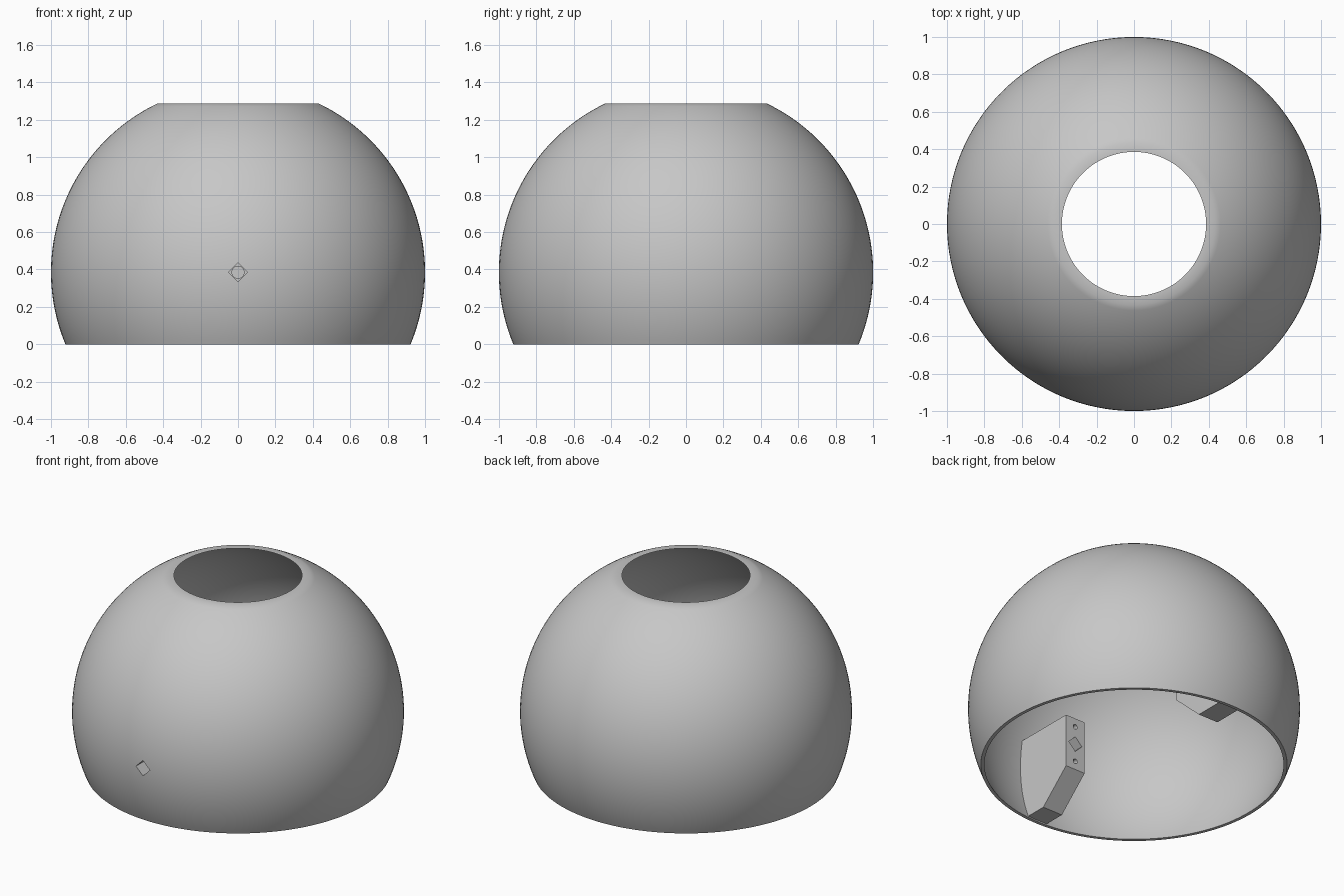
import bpy, bmesh, math
from mathutils import Matrix, Vector

old = bpy.data.objects.get("Cube")
if old:
    bpy.data.objects.remove(old, do_unlink=True)

CZ = 0.385          # height of the sphere centre
OUTER, INNER = 1.0, 0.98
BOTTOM, TOP = 0.0, 1.286

grey = bpy.data.materials.new("plain grey")
grey.use_nodes = True
grey.diffuse_color = (0.57, 0.57, 0.57, 1)
grey.node_tree.nodes["Principled BSDF"].inputs["Base Color"].default_value = (0.57, 0.57, 0.57, 1)


def make(name, bm):
    bmesh.ops.recalc_face_normals(bm, faces=bm.faces)
    mesh = bpy.data.meshes.new(name)
    bm.to_mesh(mesh)
    bm.free()
    mesh.materials.append(grey)
    obj = bpy.data.objects.new(name, mesh)
    bpy.context.collection.objects.link(obj)
    return obj


def select(obj):
    bpy.ops.object.select_all(action='DESELECT')
    obj.select_set(True)
    bpy.context.view_layer.objects.active = obj


def boolean(obj, cutter, operation='DIFFERENCE'):
    # Apply a boolean and discard the helper
    mod = obj.modifiers.new("cut", 'BOOLEAN')
    mod.operation, mod.object, mod.solver = operation, cutter, 'EXACT'
    select(obj)
    bpy.ops.object.modifier_apply(modifier=mod.name)
    bpy.data.objects.remove(cutter, do_unlink=True)


def rod(y0, y1, z, radius, sides):
    # Prism along y; four sides give a diamond section
    bm = bmesh.new()
    bmesh.ops.create_cone(bm, cap_ends=True, segments=sides, radius1=radius,
                          radius2=radius, depth=abs(y1 - y0),
                          matrix=Matrix.Translation((0, (y0 + y1) / 2, z))
                          @ Matrix.Rotation(math.pi / 2, 4, 'X'))
    cutter = make("cutter", bm)
    cutter.hide_render = True
    return cutter


def arc(radius, steps=48):
    # Section of the sphere between the two flat cuts
    a0 = math.asin((BOTTOM - CZ) / radius)
    a1 = math.asin((TOP - CZ) / radius)
    angles = [a0 + (a1 - a0) * i / steps for i in range(steps + 1)]
    return [Vector((radius * math.cos(a), 0, CZ + radius * math.sin(a))) for a in angles]


# Hollow dome, a turned closed profile
bm = bmesh.new()
verts = [bm.verts.new(p) for p in arc(OUTER) + arc(INNER)[::-1]]
edges = [bm.edges.new((a, b)) for a, b in zip(verts, verts[1:] + verts[:1])]
bmesh.ops.spin(bm, geom=verts + edges, cent=(0, 0, 0), axis=(0, 0, 1),
               angle=math.tau, steps=128, use_merge=True)
bmesh.ops.remove_doubles(bm, verts=bm.verts, dist=1e-5)
dome = make("dome_shell", bm)


def bracket(name, side, reach):
    # Chamfered block whose back follows the dome
    half_w, half_h, drop = 0.073, 0.177, 0.372
    section = [(reach, half_h), (1.1, half_h), (1.1, -drop),
               (reach + 0.213, -drop), (reach, -half_h)]
    bm = bmesh.new()
    face = bm.faces.new([bm.verts.new((-half_w, side * y, CZ + z)) for y, z in section])
    out = bmesh.ops.extrude_face_region(bm, geom=[face])
    moved = [g for g in out["geom"] if isinstance(g, bmesh.types.BMVert)]
    bmesh.ops.translate(bm, verts=moved, vec=(2 * half_w, 0, 0))
    obj = make(name, bm)
    bm = bmesh.new()
    bmesh.ops.create_uvsphere(bm, u_segments=128, v_segments=64, radius=0.985,
                              matrix=Matrix.Translation((0, 0, CZ)))
    boolean(obj, make("trimmer", bm), 'INTERSECT')
    return obj


# Front bracket with a diamond shaft hole and two screw holes
front = bracket("front_bracket", -1, 0.55)
for part in (dome, front):
    boolean(part, rod(-0.4, -1.2, CZ, 0.051, 4))
for dz in (-0.12, 0.12):
    boolean(front, rod(-0.45, -0.75, CZ + dz, 0.016, 24))

# Back bracket with a round pivot socket
back = bracket("back_bracket", 1, 0.482)
boolean(back, rod(0.4, 0.7, CZ, 0.032, 32))

for obj in (dome, front, back):
    select(obj)
    bpy.ops.object.shade_smooth_by_angle(angle=math.radians(30))
